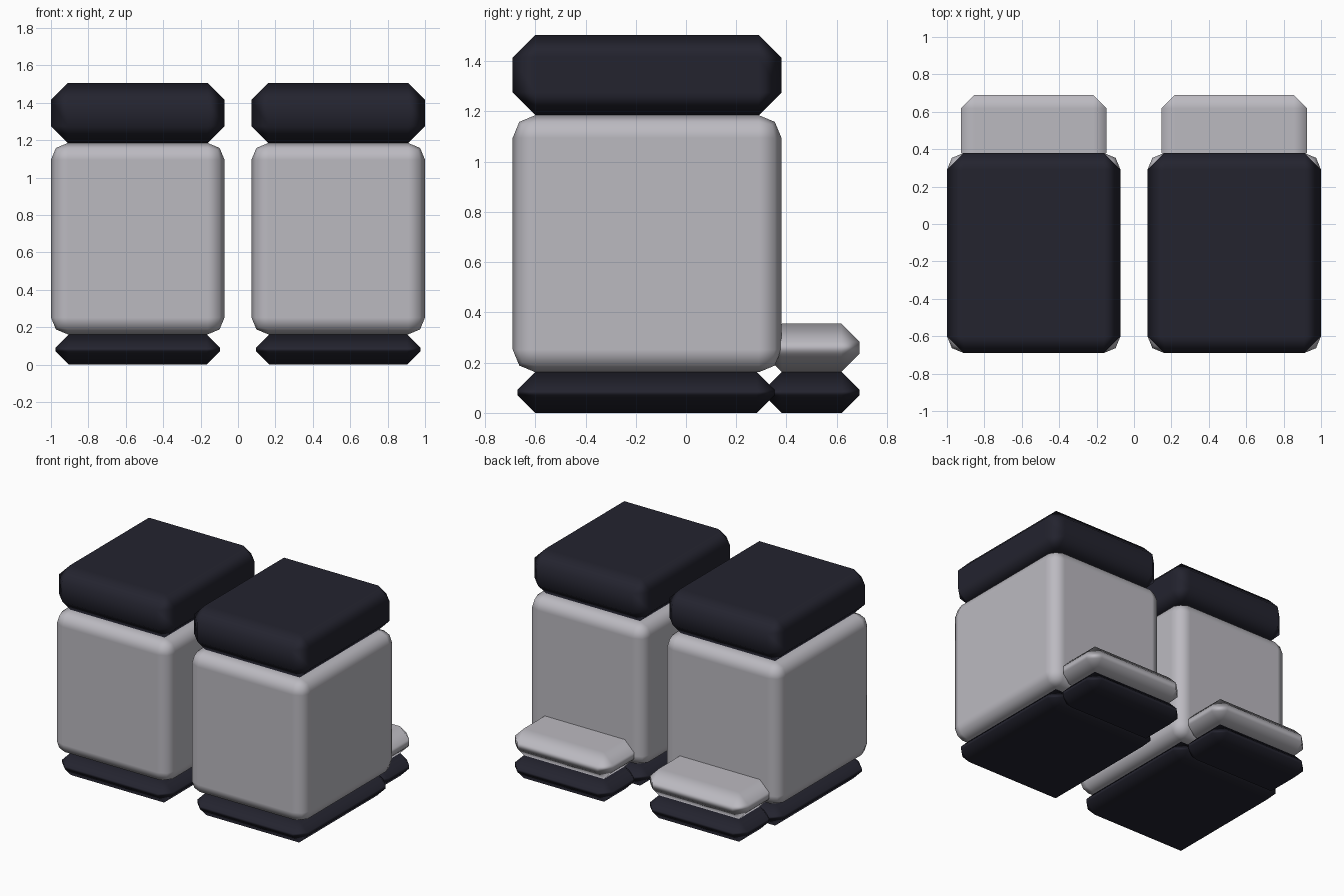
import bpy
import math

if "Cube" in bpy.data.objects:
    bpy.data.objects.remove(bpy.data.objects["Cube"])


def material(name, color):
    m = bpy.data.materials.new(name)
    m.diffuse_color = (*color, 1.0)
    m.use_nodes = True
    m.node_tree.nodes["Principled BSDF"].inputs["Base Color"].default_value = m.diffuse_color
    return m


LIGHT_GREY = material("light_grey", (0.50, 0.49, 0.53))
DARK_NAVY = material("dark_navy", (0.017, 0.017, 0.028))


def padded_box(name, x, y, z, bevel, segments, mat):
    """Bevelled block spanning the given (min, max) ranges, softly shaded."""
    spans = (x, y, z)
    bpy.ops.mesh.primitive_cube_add(
        size=1, location=[(a + b) / 2 for a, b in spans])
    ob = bpy.context.object
    ob.name = name
    ob.scale = [b - a for a, b in spans]
    bpy.ops.object.transform_apply(location=False, rotation=False, scale=True)
    ob.data.materials.append(mat)
    mod = ob.modifiers.new("bevel", 'BEVEL')
    mod.width = bevel
    mod.segments = segments
    mod.limit_method = 'NONE'
    bpy.ops.object.shade_smooth()
    # Keep the broad faces flat while the rounded edges blend
    normals = ob.modifiers.new("weighted_normals", 'WEIGHTED_NORMAL')
    normals.weight = 100
    return ob


def mirrored(span, side):
    return tuple(sorted(side * v for v in span))


# Part: name, x span, y span, z span, bevel, segments, material
PARTS = [
    ("cuff", (0.072, 1.0), (-0.69, 0.38), (1.185, 1.505), 0.09, 1, DARK_NAVY),
    ("shaft", (0.072, 1.0), (-0.69, 0.38), (0.162, 1.185), 0.09, 2, LIGHT_GREY),
    ("heel_sole", (0.097, 0.975), (-0.67, 0.352), (0.0, 0.162), 0.07, 1, DARK_NAVY),
    ("toe_sole", (0.147, 0.925), (0.31, 0.69), (0.0, 0.162), 0.07, 1, DARK_NAVY),
    ("toe_cap", (0.147, 0.925), (0.31, 0.69), (0.162, 0.355), 0.072, 1, LIGHT_GREY),
]

# A left and a right boot
for label, side in (("left", -1), ("right", 1)):
    for name, x, y, z, bevel, segments, mat in PARTS:
        padded_box(f"{label}_{name}", mirrored(x, side), y, z,
                   bevel, segments, mat)
